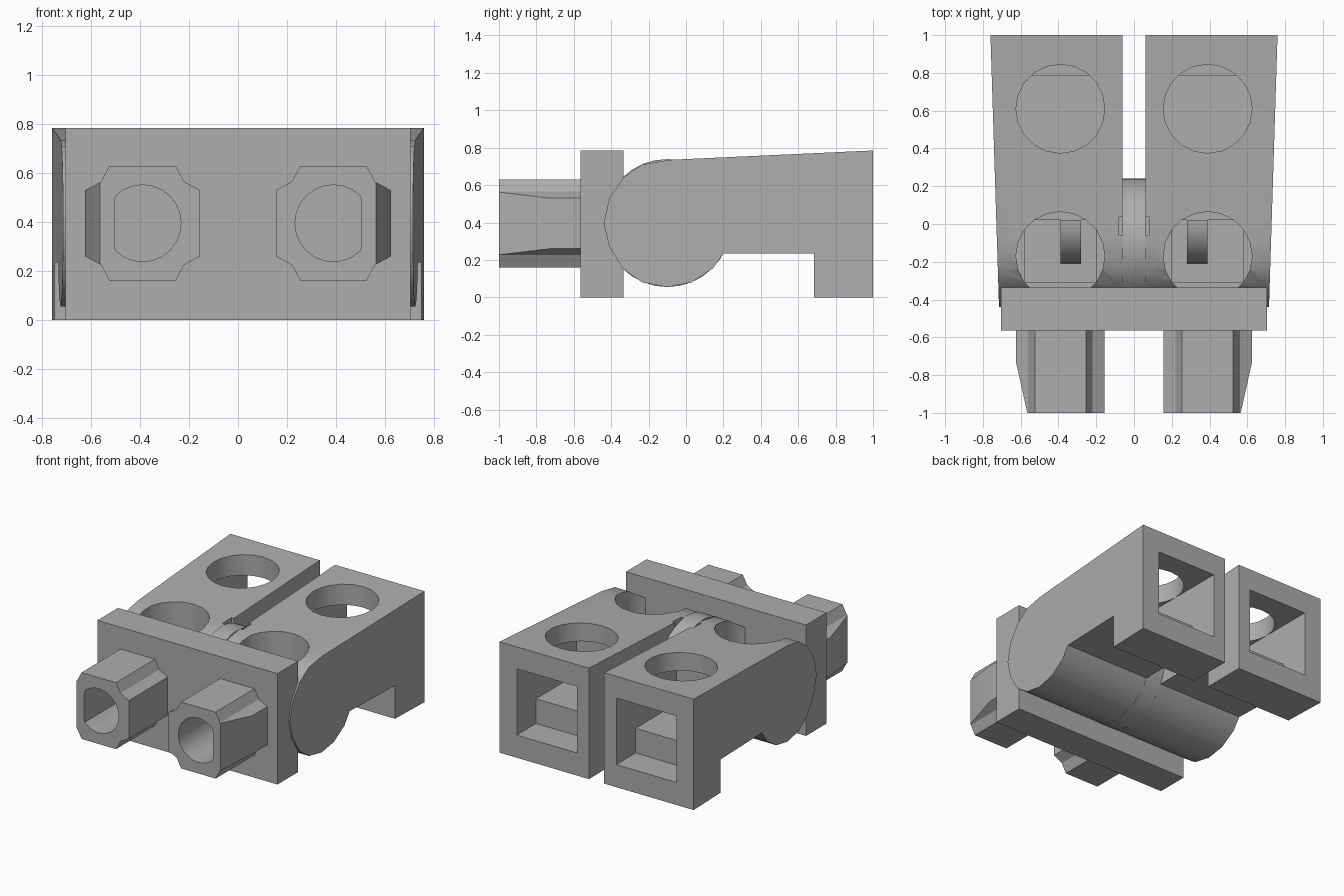
import bpy, bmesh, math

old = bpy.data.objects.get("Cube")
if old:
    bpy.data.objects.remove(old, do_unlink=True)

grey = bpy.data.materials.new("light_grey")
grey.use_nodes = True
COLOR = (0.42, 0.42, 0.42, 1)
grey.diffuse_color = COLOR
grey.node_tree.nodes["Principled BSDF"].inputs["Base Color"].default_value = COLOR

CX, CZ = 0.39, 0.395          # centre of each barrel and socket


def prism(name, outline, axis, lo, hi):
    """Extrude a 2D outline along x, y or z."""
    place = {"x": lambda u, v, w: (w, u, v),
             "y": lambda u, v, w: (u, w, v),
             "z": lambda u, v, w: (u, v, w)}[axis]
    bm = bmesh.new()
    rings = [[bm.verts.new(place(u, v, w)) for u, v in outline] for w in (lo, hi)]
    bm.faces.new(rings[0])
    bm.faces.new(rings[1])
    n = len(outline)
    for i in range(n):
        j = (i + 1) % n
        bm.faces.new((rings[0][i], rings[0][j], rings[1][j], rings[1][i]))
    bmesh.ops.recalc_face_normals(bm, faces=bm.faces)
    mesh = bpy.data.meshes.new(name)
    bm.to_mesh(mesh)
    bm.free()
    mesh.materials.append(grey)
    obj = bpy.data.objects.new(name, mesh)
    bpy.context.collection.objects.link(obj)
    return obj


def box(name, x0, x1, y0, y1, z0, z1):
    return prism(name, [(x0, y0), (x1, y0), (x1, y1), (x0, y1)], "z", z0, z1)


def circle(u, v, r, n=20):
    return [(u + r * math.cos(2 * math.pi * i / n),
             v + r * math.sin(2 * math.pi * i / n)) for i in range(n)]


def activate(obj):
    bpy.ops.object.select_all(action="DESELECT")
    obj.select_set(True)
    bpy.context.view_layer.objects.active = obj


def cut(obj, *cutters):
    activate(obj)
    for c in cutters:
        mod = obj.modifiers.new("cut", "BOOLEAN")
        mod.operation = "DIFFERENCE"
        mod.solver = "EXACT"
        mod.object = c
        bpy.ops.object.modifier_apply(modifier=mod.name)
        bpy.data.objects.remove(c, do_unlink=True)


def finish(obj, mirrored=True):
    activate(obj)
    if mirrored:
        mod = obj.modifiers.new("mirror", "MIRROR")
        mod.use_mirror_merge = False
        bpy.ops.object.modifier_apply(modifier=mod.name)
    bpy.ops.object.shade_smooth_by_angle(angle=math.radians(31))


# Arms: rounded hinge end in front, foot at the back, outer side tapering
side = [(1, 0.785), (-0.09, 0.735), (-0.235, 0.71), (-0.335, 0.64),
        (-0.41, 0.53), (-0.44, 0.395), (-0.41, 0.27), (-0.335, 0.15),
        (-0.235, 0.08), (-0.1, 0.055), (0.03, 0.08), (0.145, 0.155),
        (0.2, 0.235), (0.685, 0.235), (0.685, 0), (1, 0)]
arms = prism("arms", side, "x", 0.06, 0.76)
for v in arms.data.vertices:
    if v.co.x > 0.5:
        v.co.x -= 0.0315 * (1 - v.co.y)

# Square sockets, round top openings and the notch by the slot
cut(arms,
    box("socket_cutter", 0.155, 0.625, 0.785, 1.1, 0.16, 0.63),
    box("tunnel_cutter", 0.155, 0.625, 0.33, 0.8, 0.335, 0.63),
    prism("rear_hole_cutter", circle(CX, 0.61, 0.235), "z", 0.5, 1),
    prism("front_hole_cutter", circle(CX, -0.17, 0.235), "z", 0.42, 1),
    box("recess_cutter", 0.2, 0.58, -0.31, 0.02, 0.3, 0.5),
    box("notch_cutter", 0, 0.08, -0.06, 0.04, 0.69, 1))
finish(arms)

# Curved hooks inside the front openings
quarter = [(0.02, 0.29)] + [(0.02 - 0.23 * math.sin(a), 0.3 + 0.23 * math.cos(a))
                            for a in (i * math.pi / 16 for i in range(9))]
finish(prism("hooks", quarter, "x", 0.28, 0.39))

# Round hub joining the arms
hub = prism("hub", circle(-0.1, 0.397, 0.342, 32), "x", -0.06, 0.06)
finish(hub, mirrored=False)

# Front plate
finish(box("front_plate", -0.705, 0.705, -0.565, -0.335, 0, 0.785), mirrored=False)

# Barrels: square section with scooped corners, bevelled outer side, flat-sided bore
corner = [(0.235, 0.135), (0.17, 0.17), (0.135, 0.235)]
flip = corner[::-1]
section = (corner + [(-u, v) for u, v in flip]
           + [(-u, -v) for u, v in corner] + [(u, -v) for u, v in flip])
barrels = prism("barrels", [(CX + u, CZ + v) for u, v in section], "y", -1, -0.56)
bore = [(min(u, 0.505), v) for u, v in circle(CX, CZ, 0.157, 24)]
wedge = [(0.558, -1.03), (0.625, -0.73), (0.75, -0.73), (0.75, -1.03)]
cut(barrels,
    prism("wedge_cutter", wedge, "z", 0, 0.8),
    prism("bore_cutter", bore, "y", -1.1, -0.57))
finish(barrels)
